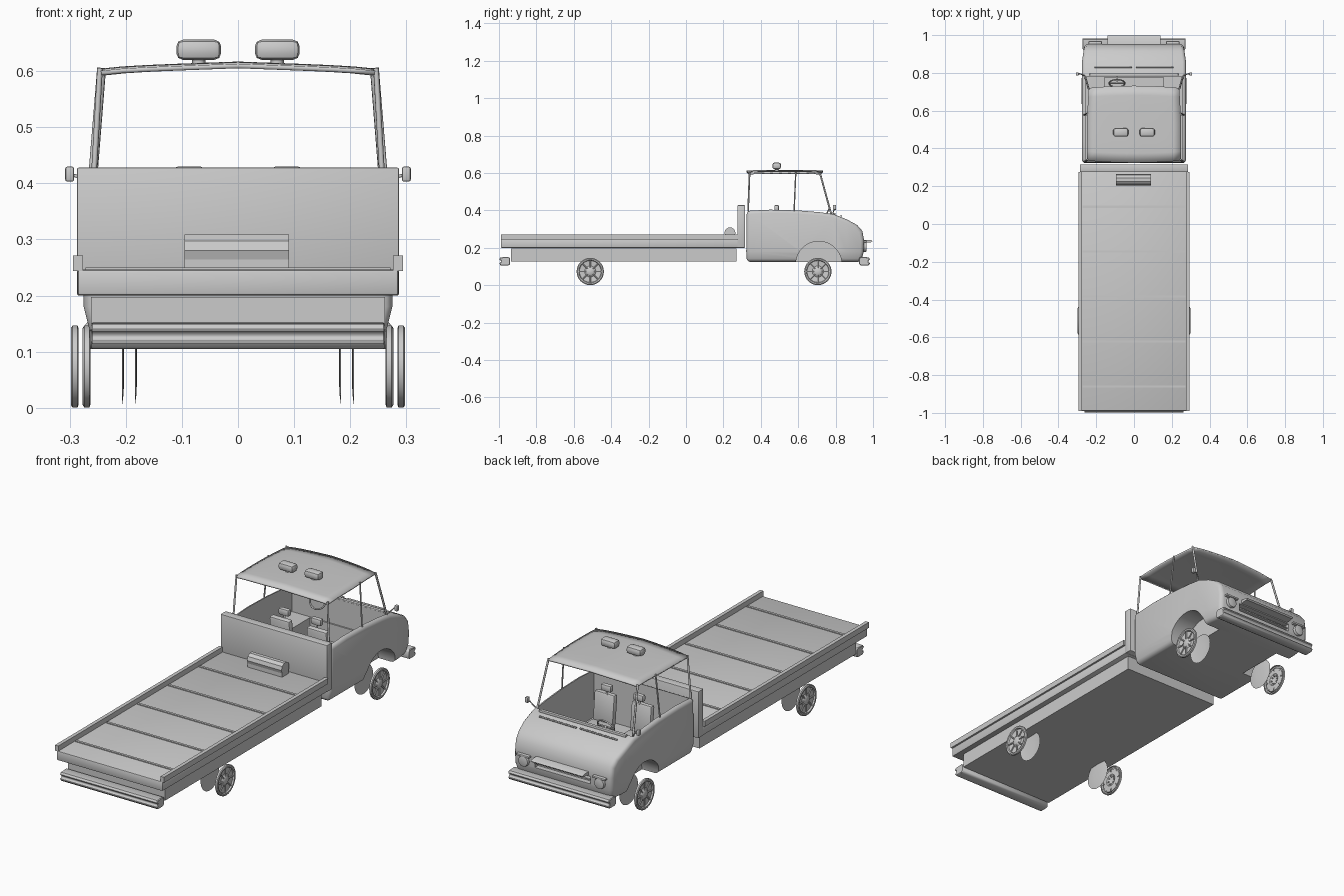
import bpy, bmesh, math
from mathutils import Vector, Matrix

if "Cube" in bpy.data.objects:
    bpy.data.objects.remove(bpy.data.objects["Cube"])

def finish(name, bm, bevel=0.0, segs=2, smooth=True):
    bmesh.ops.recalc_face_normals(bm, faces=bm.faces)
    me = bpy.data.meshes.new(name)
    bm.to_mesh(me)
    bm.free()
    ob = bpy.data.objects.new(name, me)
    bpy.context.collection.objects.link(ob)
    select(ob)
    if bevel:
        m = ob.modifiers.new("bevel", 'BEVEL')
        m.width, m.segments, m.limit_method = bevel, segs, 'ANGLE'
        m.angle_limit = math.radians(50)
        m.use_clamp_overlap = False
        bpy.ops.object.modifier_apply(modifier=m.name)
    if smooth:
        bpy.ops.object.shade_smooth_by_angle(angle=math.radians(35))
    return ob

def select(ob):
    bpy.ops.object.select_all(action='DESELECT')
    ob.select_set(True)
    bpy.context.view_layer.objects.active = ob

def box(name, x, y, z, bevel=0.0, tilt=0.0):
    """Box from (min, max) ranges, tilted about x."""
    c = Vector([(a + b) / 2 for a, b in (x, y, z)])
    s = [b - a for a, b in (x, y, z)]
    bm = bmesh.new()
    bmesh.ops.create_cube(bm, size=1, matrix=Matrix.Translation(c) @
                          Matrix.Rotation(tilt, 4, 'X') @ Matrix.Diagonal((*s, 1)))
    return finish(name, bm, bevel)

def prism_bm(profile, hw):
    """Side profile (y, z) extruded across x."""
    bm = bmesh.new()
    f = bm.faces.new([bm.verts.new((-hw, y, z)) for y, z in profile])
    r = bmesh.ops.extrude_face_region(bm, geom=[f])
    for v in r['geom']:
        if isinstance(v, bmesh.types.BMVert):
            v.co.x = hw
    return bm

def cylinder(name, centre, r, depth, axis, segs=32, bevel=0.0):
    bm = bmesh.new()
    rot = Matrix.Rotation(math.pi / 2, 4, 'Y' if axis == 'X' else 'X')
    bmesh.ops.create_cone(bm, cap_ends=True, segments=segs, radius1=r, radius2=r,
                          depth=depth, matrix=Matrix.Translation(centre) @ rot)
    return finish(name, bm, bevel)

def lathe(name, profile, x, y, z, side, segs=32):
    """Profile (offset, radius) spun about the x axis."""
    bm = bmesh.new()
    vs = [bm.verts.new((x + side * o, y, z + r)) for o, r in profile]
    es = [bm.edges.new(p) for p in zip(vs, vs[1:])]
    bmesh.ops.spin(bm, geom=vs + es, cent=(0, y, z), axis=(1, 0, 0),
                   angle=2 * math.pi, steps=segs)
    bmesh.ops.remove_doubles(bm, verts=bm.verts, dist=0.0002)
    return finish(name, bm)

def tube(name, pts, r, cyclic=False):
    cu = bpy.data.curves.new(name, 'CURVE')
    cu.dimensions, cu.bevel_depth, cu.bevel_resolution = '3D', r, 1
    cu.use_fill_caps = True
    sp = cu.splines.new('POLY')
    sp.points.add(len(pts) - 1)
    for p, c in zip(sp.points, pts):
        p.co = (*c, 1)
    sp.use_cyclic_u = cyclic
    ob = bpy.data.objects.new(name, cu)
    bpy.context.collection.objects.link(ob)
    return ob

def cut(ob, cutter):
    select(ob)
    m = ob.modifiers.new("cut", 'BOOLEAN')
    m.operation, m.solver, m.object = 'DIFFERENCE', 'EXACT', cutter
    bpy.ops.object.modifier_apply(modifier=m.name)
    bpy.data.objects.remove(cutter)

# Cab shell: side profile with rounded nose, narrowed towards the sill and front
profile = [(.325, .125), (.322, .18), (.325, .398), (.45, .404), (.6, .40), (.72, .39),
           (.79, .38), (.86, .352), (.915, .322), (.943, .29), (.952, .24), (.95, .18), (.937, .125)]
bm = prism_bm(profile, .275)
for co, no in (((0, 0, .18), (0, 0, 1)), ((0, .86, 0), (0, 1, 0))):
    bmesh.ops.bisect_plane(bm, geom=bm.verts[:] + bm.edges[:] + bm.faces[:],
                           dist=1e-4, plane_co=co, plane_no=no)
for v in bm.verts:
    v.co.x *= (1 - .9 * max(0, .18 - v.co.z)) * (1 - .5 * max(0, v.co.y - .86))
cab = finish("cab_body", bm, .018, 3)
# Cabin, footwell, grille slot and wheel arches
cut(cab, box("cutter", (-.257, .257), (.34, .575), (.17, .6)))
cut(cab, box("cutter", (-.257, .257), (.57, .782), (.255, .6)))
cut(cab, box("cutter", (-.155, .155), (.56, .775), (.17, .3)))
cut(cab, box("cutter", (-.15, .15), (.925, 1.05), (.185, .222)))
for s in (-1, 1):
    cut(cab, cylinder("cutter", (s * .275, .71, .112), .123, .2, 'X', 40))
select(cab)
bpy.ops.object.shade_smooth_by_angle(angle=math.radians(35))

# Roof panel: shallow crown
bm = bmesh.new()
bmesh.ops.create_grid(bm, x_segments=12, y_segments=8, size=1)
for v in bm.verts:
    u, w = v.co.x, v.co.y
    v.co = (u * .25 * (1 - .04 * max(0, w)), .528 + w * .192 + .012 * w * (1 - u * u),
            .617 - .009 * abs(u) - .004 * u ** 6 - .004 * w ** 4)
roof = finish("roof", bm)
m = roof.modifiers.new("thickness", 'SOLIDIFY')
m.thickness, m.offset = .008, -1

# Roof posts, mirrors and rear lamps mirrored on both sides
for s in (-1, 1):
    tube("rear_post", [(s * .258, .332, .395), (s * .246, .34, .605)], .005)
    tube("middle_post", [(s * .264, .578, .398), (s * .247, .587, .606)], .004)
    tube("windscreen_post", [(s * .258, .777, .378), (s * .24, .715, .604)], .005)
    tube("mirror_arm", [(s * .262, .785, .385), (s * .285, .795, .412), (s * .3, .797, .416)], .003)
    box("mirror", (s * .3 - .008, s * .3 + .008), (.785, .803), (.403, .43), .004)
    box("roof_lamp", (s * .07 - .04, s * .07 + .04), (.462, .508), (.62, .656), .012)
    tube("roof_lamp_foot", [(s * .07, .485, .608), (s * .07, .485, .628)], .012)
    cylinder("headlamp", (s * .205, .95, .205), .026, .03, 'Y', 24, .004)
    box("indicator", (s * .205 - .035, s * .205 + .035), (.94, .968), (.228, .238), .003)
    # Seats
    x = s * .1
    box("seat_cushion", (x - .06, x + .06), (.48, .6), (.2, .25), .012)
    box("seat_back", (x - .055, x + .055), (.465, .495), (.235, .385), .01, .1)
    box("headrest", (s * .087 - .028, s * .087 + .028), (.472, .497), (.397, .43), .008)
    tube("headrest_stem", [(s * .087, .483, .37), (s * .087, .484, .405)], .005)

# Steering wheel and column
c, tilt = Vector((-.09, .745, .37)), math.radians(62)
ring = [c + Vector((.042 * math.cos(a), .042 * math.sin(a) * math.cos(tilt),
                    .042 * math.sin(a) * math.sin(tilt)))
        for a in (i * math.pi / 12 for i in range(24))]
tube("steering_wheel", ring, .004, True)
tube("steering_spoke", [ring[0], c, ring[12]], .004)
tube("steering_column", [c, (-.09, .785, .345)], .006)

# Cowl strip and wipers
box("cowl_strip", (-.235, .235), (.783, .8), (.372, .387), .004)
for x in (-.11, .11):
    tube("wiper", [(x - .1, .83, .37), (x + .1, .83, .372)], .004)

# Nose lip and bumpers
finish("grille_lip", prism_bm([(.935, .225), (.99, .23), (.997, .236), (.99, .241), (.935, .244)], .14))
box("grille_bar", (-.15, .15), (.925, .945), (.2, .207), .002)
bump = [(0, .112), (.012, .105), (.05, .105), (.06, .118), (.05, .123), (.05, .132),
        (.06, .138), (.052, .149), (.012, .152), (0, .145)]
finish("front_bumper", prism_bm([(.925 + a, b) for a, b in bump], .272), .003, 1)
finish("rear_bumper", prism_bm([(-.94 - a, b) for a, b in bump], .262), .003, 1)

# Chassis, deck, rails and headboard
box("chassis", (-.262, .262), (-.935, .27), (.128, .197))
box("deck", (-.286, .286), (-.99, .305), (.2, .246), .005)
for s in (-1, 1):
    x = sorted((s * .276, s * .294))
    box("deck_rail", x, (-.99, .275), (.244, .271))
for i in range(5):
    y = -.86 + i * .238
    box("deck_strip", (-.272, .272), (y - .006, y + .006), (.24, .25))
box("headboard", (-.287, .287), (.275, .315), (.2, .428), .003)

# Winch drum on the deck
cylinder("winch_drum", (-.002, .235, .28), .03, .186, 'X', 10)
box("winch_base", (-.095, .091), (.21, .26), (.244, .27))

# Wheels: dished outer face with spokes, plain inner disc
outer = [(-.014, .068), (-.012, .073), (-.003, .073), (0, .068), (-.001, .061), (-.008, .058),
         (-.011, .03), (-.006, .022), (-.002, .016), (-.002, 0)]
inner = [(0, .072), (-.003, .05), (-.004, .025), (-.004, 0)]
for y, xo, xi in ((.705, .277, .184), (-.512, .298, .207)):
    for s in (-1, 1):
        lathe("wheel_face", outer, s * xo, y, .0735, s)
        lathe("wheel_inner_disc", inner, s * xi, y, .0735, s)
        for k in range(8):
            a = k * math.pi / 4
            d = Vector((0, math.cos(a), math.sin(a)))
            o = Vector((s * (xo - .007), y, .0735))
            tube("wheel_spoke", [o + d * .018, o + d * .06], .0035)
